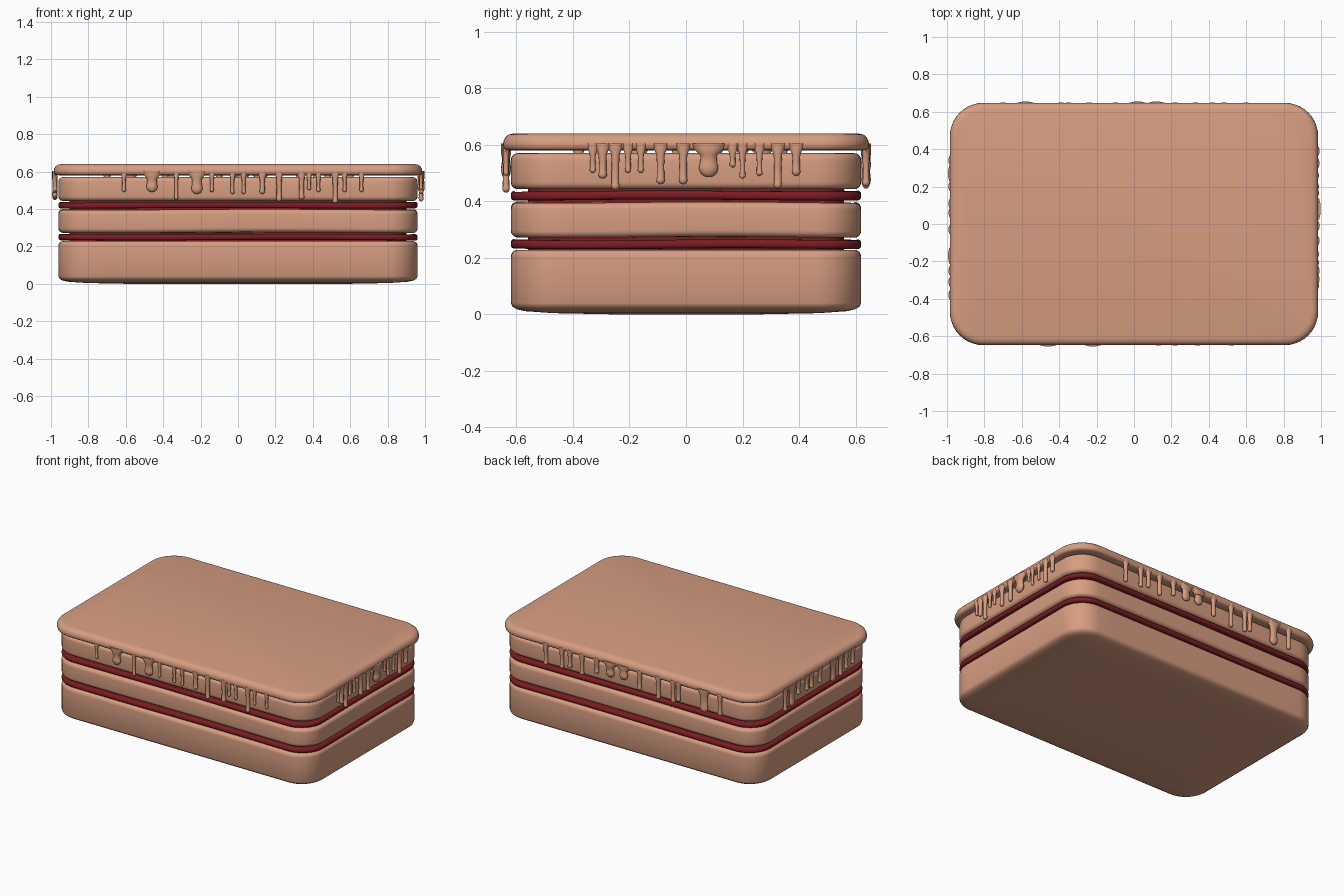
import bpy, bmesh, math, random

random.seed(4)
cube = bpy.data.objects.get("Cube")
if cube:
    bpy.data.objects.remove(cube, do_unlink=True)


def material(name, colour):
    m = bpy.data.materials.new(name)
    m.use_nodes = True
    m.diffuse_color = colour
    m.node_tree.nodes["Principled BSDF"].inputs["Base Color"].default_value = colour
    return m


SPONGE = material("peach sponge", (0.68, 0.34, 0.22, 1))
JAM = material("dark red jam", (0.2, 0.012, 0.016, 1))


def finish(name, bm, mat):
    bmesh.ops.recalc_face_normals(bm, faces=bm.faces)
    mesh = bpy.data.meshes.new(name)
    bm.to_mesh(mesh)
    bm.free()
    mesh.materials.append(mat)
    ob = bpy.data.objects.new(name, mesh)
    bpy.context.collection.objects.link(ob)
    bpy.ops.object.select_all(action="DESELECT")
    ob.select_set(True)
    bpy.context.view_layer.objects.active = ob
    bpy.ops.object.shade_smooth_by_angle(angle=math.radians(40))
    return ob


def outline(hx, hy, r, corner=10, side=16):
    """Rounded rectangle, with extra points along the straight sides."""
    corners = [[(sx * (hx - r) + r * math.cos(a), sy * (hy - r) + r * math.sin(a))
                for a in (math.pi / 2 * (q + i / corner) for i in range(corner + 1))]
               for q, (sx, sy) in enumerate([(1, 1), (-1, 1), (-1, -1), (1, -1)])]
    pts = []
    for q, arc in enumerate(corners):
        pts += arc
        a, b = arc[-1], corners[(q + 1) % 4][0]
        pts += [(a[0] + (b[0] - a[0]) * i / side, a[1] + (b[1] - a[1]) * i / side)
                for i in range(1, side)]
    return pts


def bridge(bm, rings):
    for a, b in zip(rings, rings[1:]):
        for i in range(len(a)):
            j = (i + 1) % len(a)
            bm.faces.new((a[i], a[j], b[j], b[i]))
    bm.faces.new(rings[0])
    bm.faces.new(rings[-1])


def slab(name, mat, hx, hy, r, profile, wave=0.0, phase=0.0):
    """Stack of rounded outlines; profile holds (inset, height) pairs."""
    bm = bmesh.new()
    rings = []
    for inset, z in profile:
        rings.append([bm.verts.new((x, y, z + wave * (math.sin(4 * x + phase) + math.sin(6 * y + phase))))
                      for x, y in outline(hx - inset, hy - inset, max(r - inset, 0.03))])
    bridge(bm, rings)
    return finish(name, bm, mat)


def rounded(z0, z1, r, steps=5):
    arc = [math.pi / 2 * i / steps for i in range(steps + 1)]
    low = [(r - r * math.sin(a), z0 + r - r * math.cos(a)) for a in arc]
    high = [(r - r * math.cos(a), z1 - r + r * math.sin(a)) for a in arc]
    return low + high


# Sponge layers, the lowest with a gently bowed base
base = [(0.35, 0.0), (0.15, 0.004), (0.05, 0.011), (0.02, 0.018), (0.005, 0.028), (0, 0.04)]
slab("bottom_sponge", SPONGE, 0.96, 0.62, 0.16, base + rounded(0, 0.228, 0.025)[6:])
slab("middle_sponge", SPONGE, 0.96, 0.62, 0.16, rounded(0.275, 0.398, 0.024), 0.002, 1)
slab("top_sponge", SPONGE, 0.96, 0.62, 0.16, rounded(0.443, 0.57, 0.024))

# Jam fillings
slab("lower_jam", JAM, 0.96, 0.62, 0.16, rounded(0.234, 0.265, 0.013, 4), 0.002, 0.5)
slab("upper_jam", JAM, 0.96, 0.62, 0.16, rounded(0.406, 0.437, 0.013, 4), 0.002, 2)

# Thin cores holding the layers together
for name, z0, z1 in (("lower_core", 0.2, 0.3), ("upper_core", 0.37, 0.47)):
    slab(name, JAM, 0.9, 0.56, 0.1, [(0, z0), (0, z1)])

# Icing sheet with a rounded rim
icing = [(0.03, 0.58), (0.012, 0.581), (0.003, 0.588), (0, 0.6), (0.002, 0.614),
         (0.009, 0.627), (0.02, 0.636), (0.04, 0.64)]
slab("icing", SPONGE, 0.985, 0.648, 0.18, icing)


def drip(bm, along, bottom, width, face):
    """Hanging icing: flared top, slim neck and round tip."""
    d, n = width * 0.9 if width < 0.02 else width * 0.6, 10
    prof = [(1.9, 0.604), (1.5, 0.583), (1.0, 0.567), (0.85, 0.5 * (0.567 + bottom + 2 * width))]
    prof += [(math.cos(a), bottom + width * (1 - math.sin(a)))
             for a in (math.pi * (-0.15 + 0.6 * i / 6) for i in range(7))]
    axis, sign, dist = face
    rings = []
    for s, z in prof:
        ring = []
        for i in range(n):
            t = 2 * math.pi * i / n
            u = along + s * width * math.cos(t)
            v = sign * (dist + min(s, 1.0) * d * math.sin(t))
            ring.append(bm.verts.new((u, v, z) if axis == "y" else (v, u, z)))
        rings.append(ring)
    bridge(bm, rings)


# Drips: (position, lower end, half width) on each side
S, M, W = 0.011, 0.015, 0.03
front = [(-0.61, 0.49, S), (-0.46, 0.49, W), (-0.33, 0.45, S), (-0.22, 0.48, W), (-0.14, 0.49, S),
         (-0.03, 0.48, S), (0.03, 0.48, S), (0.13, 0.48, M), (0.22, 0.44, M), (0.34, 0.45, M),
         (0.38, 0.5, S), (0.43, 0.49, S), (0.52, 0.43, M), (0.57, 0.49, S), (0.66, 0.49, S)]
right = [(-0.33, 0.5, S), (-0.295, 0.48, M), (-0.25, 0.44, M), (-0.205, 0.5, S), (-0.16, 0.5, S),
         (-0.09, 0.46, M), (-0.01, 0.46, M), (0.08, 0.485, 0.034), (0.165, 0.52, S), (0.2, 0.48, S),
         (0.26, 0.49, S), (0.325, 0.445, M), (0.39, 0.49, M)]
back_x = [-0.7, -0.58, -0.39, -0.35, -0.24, -0.1, 0.02, 0.12, 0.22, 0.33, 0.42, 0.48, 0.6]
back = [(x, random.uniform(0.44, 0.51), W if x in (-0.58, 0.02, 0.12) else M) for x in back_x]
left_y = [0.34, 0.27, 0.2, 0.11, 0.06, -0.03, -0.17, -0.25, -0.31, -0.38]
left = [(y, random.uniform(0.44, 0.51), 0.026 if y in (0.27, -0.17) else M) for y in left_y]

for name, drips, face in (("front_drips", front, ("y", -1, 0.637)), ("back_drips", back, ("y", 1, 0.637)),
                          ("right_drips", right, ("x", 1, 0.979)), ("left_drips", left, ("x", -1, 0.979))):
    bm = bmesh.new()
    for along, bottom, width in drips:
        drip(bm, along, bottom, width, face)
    finish(name, bm, SPONGE)
